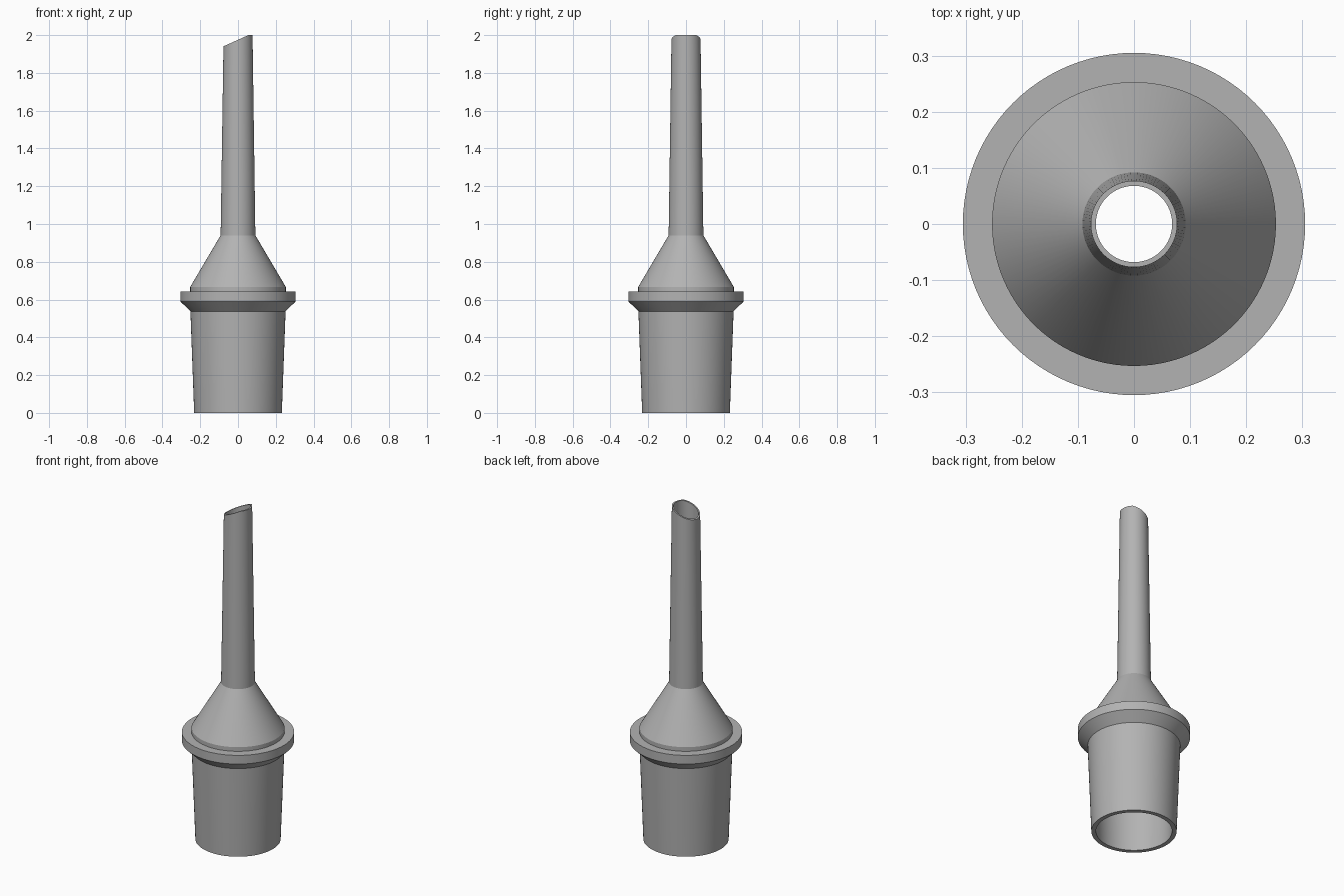
import bpy
import bmesh
import math

SEGMENTS = 96

cube = bpy.data.objects.get("Cube")
if cube:
    bpy.data.objects.remove(cube, do_unlink=True)

# Single plain grey
grey = bpy.data.materials.new("plain grey")
grey.use_nodes = True
colour = (0.45, 0.45, 0.45, 1)
grey.diffuse_color = colour
grey.node_tree.nodes["Principled BSDF"].inputs["Base Color"].default_value = colour

# Closed wall profile (radius, height): up the outside, down the bore
TIP = 2.0
profile = [
    (0.232, 0), (0.252, 0.538),                  # tapered socket
    (0.305, 0.59), (0.305, 0.642),               # flared collar
    (0.253, 0.642), (0.253, 0.667),              # step above the collar
    (0.092, 0.94), (0.077, TIP),                 # cone and nozzle tube
    (0.068, TIP), (0.073, 0.94),                 # bore of the tube
    (0.225, 0.655), (0.225, 0.538), (0.207, 0),  # hollow cone and socket
]


def tip_height(x):
    """Slanted mouth, low on the right and levelling off on the left."""
    return min(TIP, TIP + (x - 0.055) * 0.45)


# Lathe the wall around the vertical axis
bm = bmesh.new()
rings = []
for radius, height in profile:
    ring = []
    for i in range(SEGMENTS):
        angle = math.tau * i / SEGMENTS
        x, y = radius * math.cos(angle), radius * math.sin(angle)
        z = tip_height(x) if height == TIP else height
        ring.append(bm.verts.new((x, y, z)))
    rings.append(ring)

for k, lower in enumerate(rings):
    upper = rings[(k + 1) % len(rings)]
    for i in range(SEGMENTS):
        j = (i + 1) % SEGMENTS
        bm.faces.new((lower[i], lower[j], upper[j], upper[i]))
bmesh.ops.recalc_face_normals(bm, faces=bm.faces)

mesh = bpy.data.meshes.new("nozzle_adapter")
bm.to_mesh(mesh)
bm.free()
mesh.materials.append(grey)
nozzle = bpy.data.objects.new("nozzle_adapter", mesh)
bpy.context.collection.objects.link(nozzle)

# Smooth round walls, crisp rims
bpy.ops.object.select_all(action="DESELECT")
nozzle.select_set(True)
bpy.context.view_layer.objects.active = nozzle
bpy.ops.object.shade_smooth_by_angle(angle=math.radians(25))
